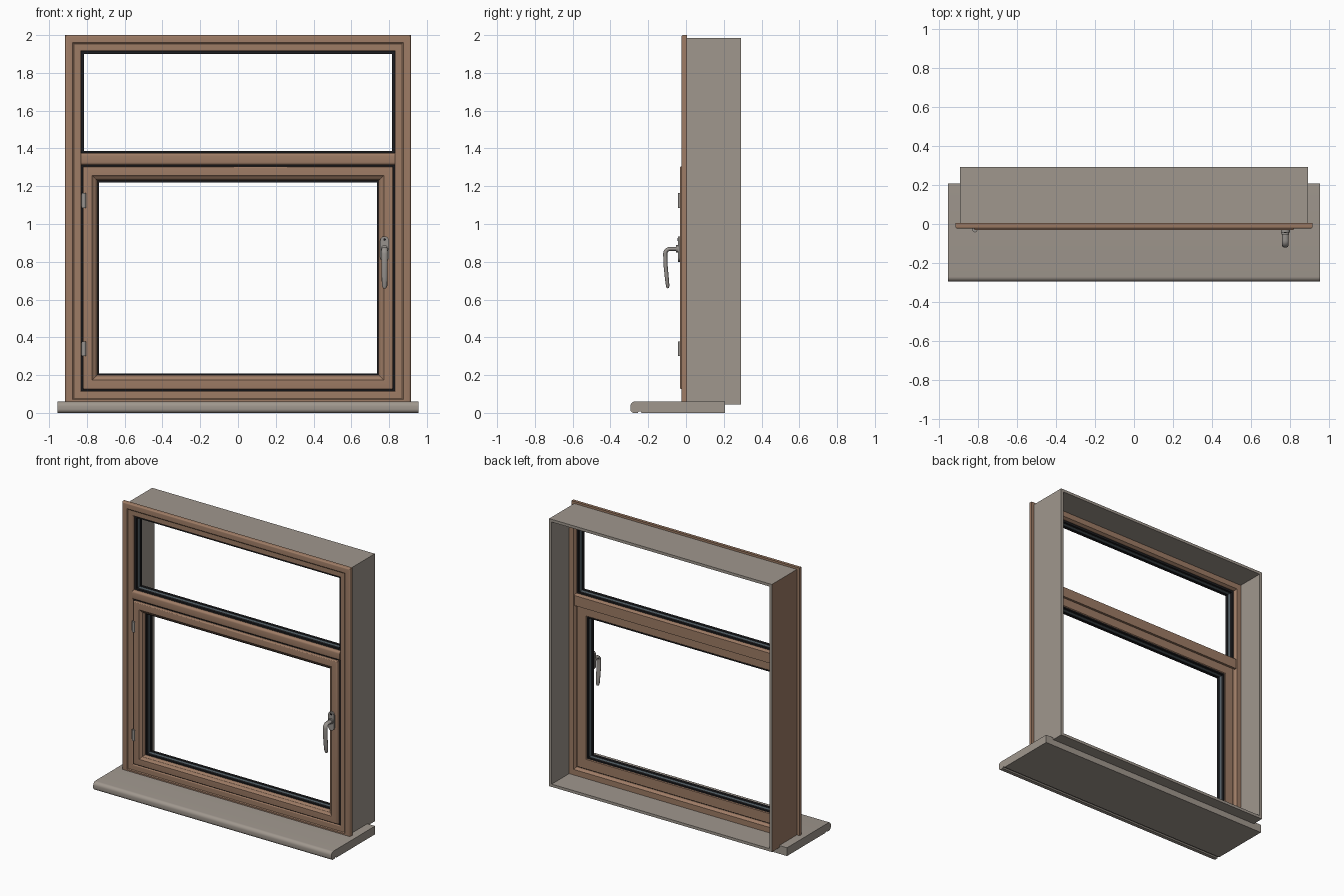
import bpy, bmesh, math
from mathutils import Vector

cube = bpy.data.objects.get("Cube")
if cube:
    bpy.data.objects.remove(cube, do_unlink=True)


def material(name, rgb, rough=0.6):
    m = bpy.data.materials.new(name)
    m.use_nodes = True
    m.diffuse_color = (*rgb, 1)
    node = m.node_tree.nodes["Principled BSDF"]
    node.inputs["Base Color"].default_value = (*rgb, 1)
    node.inputs["Roughness"].default_value = rough
    return m


WOOD = material("brown wood", (0.34, 0.20, 0.13))
STONE = material("warm grey", (0.35, 0.31, 0.27))
BLACK = material("black rubber", (0.012, 0.012, 0.014))
SPACER = material("slate spacer", (0.10, 0.13, 0.15))
METAL = material("handle grey", (0.31, 0.29, 0.27))


def finish(name, bm, mats, angle=30):
    bmesh.ops.recalc_face_normals(bm, faces=bm.faces)
    me = bpy.data.meshes.new(name)
    bm.to_mesh(me)
    bm.free()
    for m in mats:
        me.materials.append(m)
    ob = bpy.data.objects.new(name, me)
    bpy.context.collection.objects.link(ob)
    smooth(ob, angle)
    return ob


def smooth(ob, angle=30):
    bpy.ops.object.select_all(action="DESELECT")
    ob.select_set(True)
    bpy.context.view_layer.objects.active = ob
    bpy.ops.object.shade_smooth_by_angle(angle=math.radians(angle))


def ring(name, half, z0, z1, profile, mats, bands=None):
    """Mitred rectangular frame; profile points are (inset, y)."""
    bm = bmesh.new()
    loops = []
    for sx, sz in ((-1, -1), (1, -1), (1, 1), (-1, 1)):
        loops.append([bm.verts.new((sx * (half - d), y, z0 + d if sz < 0 else z1 - d))
                      for d, y in profile])
    n = len(profile)
    for c in range(4):
        a, b = loops[c], loops[(c + 1) % 4]
        for i in range(n):
            j = (i + 1) % n
            f = bm.faces.new((a[i], a[j], b[j], b[i]))
            f.material_index = bands[i] if bands else 0
    return finish(name, bm, mats)


def prism(name, outline, start, depth, mat):
    """Extrude a closed 3D outline starting at an offset along a depth vector."""
    bm = bmesh.new()
    face = bm.faces.new([bm.verts.new(Vector(p) + Vector(start)) for p in outline])
    out = bmesh.ops.extrude_face_region(bm, geom=[face])
    verts = [v for v in out["geom"] if isinstance(v, bmesh.types.BMVert)]
    bmesh.ops.translate(bm, vec=depth, verts=verts)
    return finish(name, bm, [mat])


def arc(cx, cy, r, a0, a1, steps=6):
    return [(cx + r * math.cos(math.radians(a0 + (a1 - a0) * i / steps)),
             cy + r * math.sin(math.radians(a0 + (a1 - a0) * i / steps)))
            for i in range(steps + 1)]


def box_profile(d, y0, y1):
    return [(0, y0), (d, y0), (d, y1), (0, y1)]


# Window board with a round nose and a drip groove
sill = ([(0.207, 0), (0.207, 0.06)] + arc(-0.27, 0.035, 0.025, 90, 180)
        + arc(-0.275, 0.02, 0.02, 180, 270)
        + [(-0.255, 0), (-0.25, 0.008), (-0.24, 0.008), (-0.235, 0)])
prism("window_sill", [(0, y, z) for y, z in sill], (-0.955, 0, 0), (1.91, 0, 0), STONE)

# Lining of the wall opening, with one outer side in wood
lining = ring("reveal_lining", 0.893, 0.045, 1.985, box_profile(0.02, 0.003, 0.292),
              [STONE, WOOD])
for p in lining.data.polygons:
    if p.normal.x < -0.9 and p.center.x < -0.88:
        p.material_index = 1

# Outer frame: moulded front lip and deep body
casing = ([(0, 0.005)] + arc(0.01, -0.014, 0.01, 180, 270, 4)
          + [(0.04, -0.024), (0.046, -0.019), (0.072, -0.019)]
          + arc(0.077, -0.011, 0.008, 270, 360, 4)
          + [(0.085, 0.075), (0.075, 0.092), (0.035, 0.092), (0.035, 0.005)])
ring("outer_frame", 0.915, 0.03, 2.0, casing, [WOOD])

# Transom between the fixed light and the opening sash
transom = (arc(-0.009, 1.327, 0.015, 270, 180, 5) + arc(-0.009, 1.361, 0.015, 180, 90, 5)
           + [(0.075, 1.376), (0.092, 1.368), (0.092, 1.295), (0.075, 1.295), (0.075, 1.312)])
prism("transom", [(0, y, z) for y, z in transom], (-0.832, 0, 0), (1.664, 0, 0), WOOD)

# Seal in the gap around the sash
ring("sash_seal", 0.833, 0.113, 1.313, box_profile(0.016, -0.01, 0.06), [BLACK])

# Opening sash with a stepped moulding
sash = ([(0, 0.075), (0, -0.024)] + arc(0.008, -0.024, 0.008, 180, 270, 4)
        + [(0.048, -0.032), (0.056, -0.024), (0.066, -0.02), (0.072, -0.01),
           (0.075, -0.004), (0.075, 0.07), (0.07, 0.075)])
ring("opening_sash", 0.82, 0.125, 1.305, sash, [WOOD])


# Glazing gaskets with a slate spacer band between black seals
def glazing(name, half, z0, z1, d, y0):
    prof = [(-0.004, y0), (d, y0), (d, y0 + 0.02), (d - 0.003, y0 + 0.022),
            (d - 0.003, y0 + 0.046), (d, y0 + 0.048), (d, y0 + 0.066), (-0.004, y0 + 0.066)]
    ring(name, half, z0, z1, prof, [BLACK, SPACER], [0, 0, 0, 1, 0, 0, 0, 0])


glazing("fixed_light_gasket", 0.83, 1.372, 1.915, 0.015, 0.0)
glazing("sash_gasket", 0.745, 0.2, 1.23, 0.009, 0.004)

# Hinges: a barrel with a small leaf
for label, z in (("lower", 0.3), ("upper", 1.086)):
    barrel = arc(-0.816, -0.031, 0.012, 0, 360, 16)[:-1]
    prism(label + "_hinge_barrel", [(x, y, 0) for x, y in barrel], (0, 0, z), (0, 0, 0.077), METAL)
    leaf = [(-0.831, -0.034), (-0.803, -0.034), (-0.803, -0.015), (-0.831, -0.015)]
    prism(label + "_hinge_leaf", [(x, y, 0) for x, y in leaf], (0, 0, z + 0.006),
          (0, 0, 0.065), METAL)

# Handle: capsule back plate, round collar and bent lever
HX = 0.776
plate = arc(HX, 0.912, 0.023, 0, 180, 10) + arc(HX, 0.823, 0.023, 180, 360, 10)
prism("handle_plate", [(x, 0, z) for x, z in plate], (0, -0.03, 0), (0, -0.013, 0), METAL)
collar = arc(HX, 0.868, 0.02, 0, 360, 20)[:-1]
prism("handle_collar", [(x, 0, z) for x, z in collar], (0, -0.042, 0), (0, -0.012, 0), METAL)
screw = arc(HX, 0.918, 0.007, 0, 360, 12)[:-1]
prism("handle_screw", [(x, 0, z) for x, z in screw], (0, -0.042, 0), (0, -0.003, 0), BLACK)

path = [(-0.045, 0.868, 1)] + [(y, z, 1) for y, z in arc(-0.084, 0.842, 0.026, 90, 180, 6)]
path += [(-0.108, 0.78, 1), (-0.102, 0.72, 0.95), (-0.097, 0.672, 0.85), (-0.096, 0.66, 0.5)]
curve = bpy.data.curves.new("handle_lever", "CURVE")
curve.dimensions = "3D"
curve.bevel_depth = 0.0115
curve.bevel_resolution = 3
curve.use_fill_caps = True
spline = curve.splines.new("POLY")
spline.points.add(len(path) - 1)
for pt, (y, z, r) in zip(spline.points, path):
    pt.co = (0, y, z, 1)
    pt.radius = r
curve.materials.append(METAL)
lever = bpy.data.objects.new("handle_lever", curve)
bpy.context.collection.objects.link(lever)
lever.location.x = HX
lever.scale.x = 1.45
bpy.ops.object.select_all(action="DESELECT")
lever.select_set(True)
bpy.context.view_layer.objects.active = lever
bpy.ops.object.convert(target="MESH")
smooth(bpy.context.view_layer.objects.active, 45)
